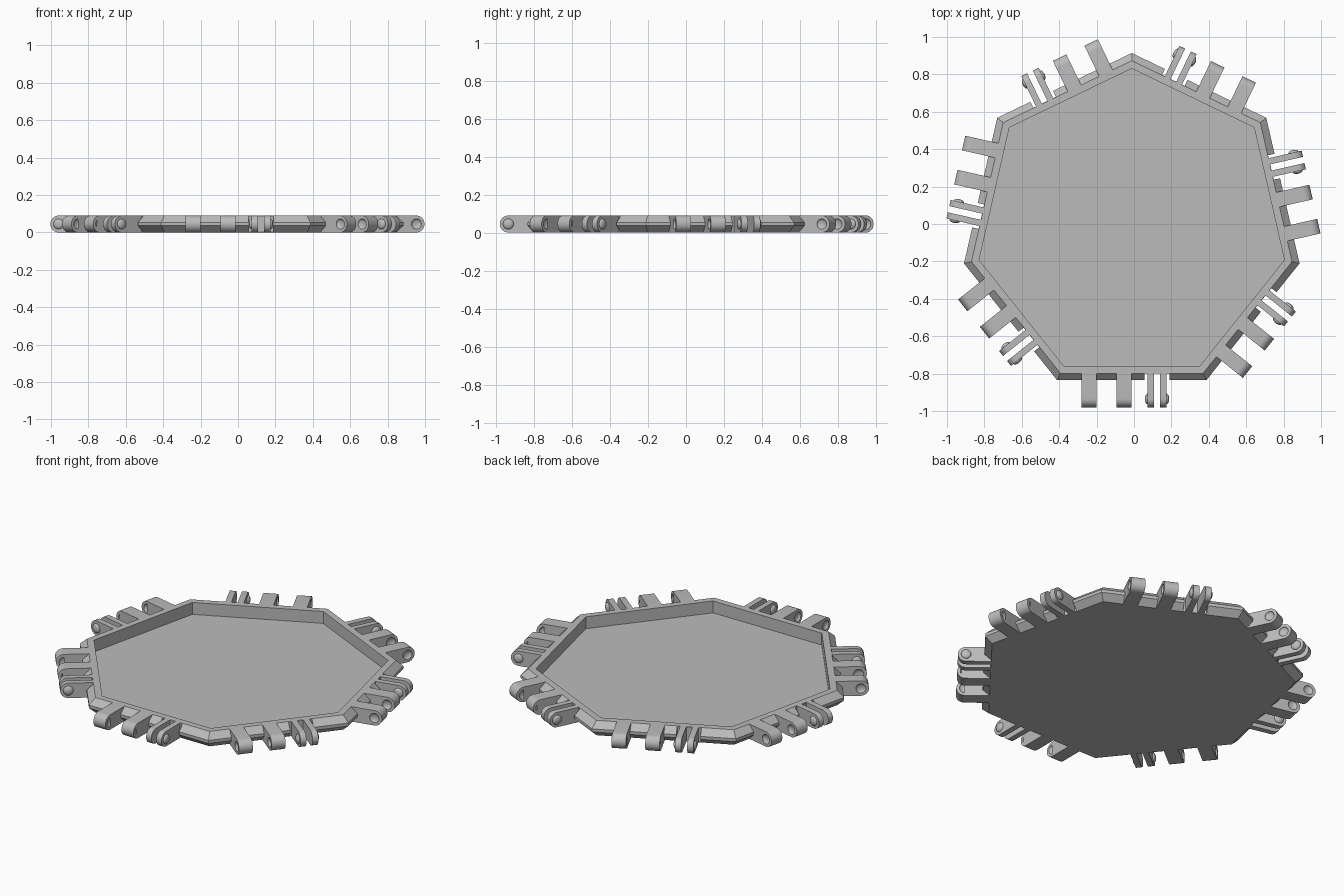
import bpy, bmesh, math
from mathutils import Matrix, Vector

if "Cube" in bpy.data.objects:
    bpy.data.objects.remove(bpy.data.objects["Cube"], do_unlink=True)

SIDES = 7
STEP = 2 * math.pi / SIDES
CENTRE = Vector((-0.012, -0.006, 0))
APOTHEM = 0.829          # centre to outer side
HEIGHT = 0.09
CHAMFER = 0.037
PIN = Vector((0, -0.929, HEIGHT / 2))   # hinge axis

grey = bpy.data.materials.new("plain_grey")
grey.use_nodes = True
grey.diffuse_color = (0.5, 0.5, 0.5, 1)
grey.node_tree.nodes["Principled BSDF"].inputs["Base Color"].default_value = (0.5, 0.5, 0.5, 1)


def to_mesh(bm, name):
    bmesh.ops.recalc_face_normals(bm, faces=bm.faces)
    mesh = bpy.data.meshes.new(name)
    bm.to_mesh(mesh)
    bm.free()
    mesh.materials.append(grey)
    return mesh


def place(name, mesh, turn=0):
    ob = bpy.data.objects.new(name, mesh)
    ob.matrix_world = Matrix.Translation(CENTRE) @ Matrix.Rotation(turn * STEP, 4, "Z")
    bpy.context.scene.collection.objects.link(ob)
    return ob


def add_tab(bm, x0, x1):
    """Bar with a rounded outer end, from the rim out to the hinge axis."""
    r = HEIGHT / 2
    root = -APOTHEM + CHAMFER + 0.01
    arc = [math.pi / 2 + math.pi * i / 16 for i in range(17)]
    outline = [(root, 0), (root, HEIGHT)]
    outline += [(PIN.y + r * math.cos(a), r + r * math.sin(a)) for a in arc]
    face = bm.faces.new([bm.verts.new((x0, y, z)) for y, z in outline])
    out = bmesh.ops.extrude_face_region(bm, geom=[face])
    bmesh.ops.translate(bm, vec=(x1 - x0, 0, 0),
                        verts=[v for v in out["geom"] if isinstance(v, bmesh.types.BMVert)])


def add_domes(bm, *xs):
    """Low round pin heads on the hinge axis."""
    for x in xs:
        bmesh.ops.create_uvsphere(
            bm, u_segments=20, v_segments=10, radius=0.028,
            matrix=Matrix.Translation((x, PIN.y, PIN.z)) @ Matrix.Diagonal((0.5, 1, 1, 1)))


def cut(ob, cutters):
    """Subtract the cutters and keep the result as the mesh."""
    for c in cutters:
        c.hide_render = True
        mod = ob.modifiers.new("cut", "BOOLEAN")
        mod.object = c
        mod.solver = "EXACT"
    bpy.context.view_layer.update()
    mesh = bpy.data.meshes.new_from_object(
        ob.evaluated_get(bpy.context.evaluated_depsgraph_get()))
    ob.modifiers.clear()
    ob.data = mesh
    for c in cutters:
        bpy.data.objects.remove(c, do_unlink=True)
    return mesh


# Tray: stacked seven-sided rings with chamfered outside and a recessed floor
bm = bmesh.new()
inset = APOTHEM - CHAMFER
rings = []
for a, z in [(inset, 0), (APOTHEM, 0.036), (APOTHEM, 0.054), (inset, HEIGHT),
             (0.754, HEIGHT), (0.754, 0.018)]:
    r = a / math.cos(STEP / 2)
    rings.append([bm.verts.new((r * math.cos(math.pi / 2 + i * STEP),
                                r * math.sin(math.pi / 2 + i * STEP), z))
                  for i in range(SIDES)])
for low, high in zip(rings, rings[1:]):
    for i in range(SIDES):
        j = (i + 1) % SIDES
        bm.faces.new((low[i], low[j], high[j], high[i]))
bm.faces.new(rings[0])
bm.faces.new(rings[-1])
tray = place("tray", to_mesh(bm, "tray"))

# Notch in the rim around each clip
bm = bmesh.new()
bmesh.ops.create_cube(bm, size=1, matrix=Matrix.Translation((0.135, -APOTHEM, HEIGHT / 2))
                      @ Matrix.Diagonal((0.134, 2 * CHAMFER - 0.004, 0.3, 1)))
notch = to_mesh(bm, "notch")
cut(tray, [place("notch_cutter", notch, i) for i in range(SIDES)])

# Knuckles: solid tabs with a round dimple in each side
LEFT, RIGHT = (-0.268, -0.188), (-0.081, -0.001)
knuckles = []
for span in (LEFT, RIGHT):
    bm = bmesh.new()
    add_tab(bm, *span)
    knuckle = place("knuckle", to_mesh(bm, "knuckle"))
    bm = bmesh.new()
    add_domes(bm, *span)
    knuckles.append(cut(knuckle, [place("dimple_cutter", to_mesh(bm, "dimple"))]))
    bpy.data.objects.remove(knuckle, do_unlink=True)

# Clips: two thin plates with pin heads on the outside
bm = bmesh.new()
add_tab(bm, 0.084, 0.118)
add_tab(bm, 0.152, 0.186)
clip = to_mesh(bm, "clip_plates")
pins = []
for x, keep in ((0.084, -1), (0.186, 1)):
    bm = bmesh.new()
    add_domes(bm, x)
    bmesh.ops.bisect_plane(bm, geom=bm.verts[:] + bm.edges[:] + bm.faces[:],
                           plane_co=(x - keep * 0.002, 0, 0), plane_no=(-keep, 0, 0),
                           clear_outer=True)
    pins.append(to_mesh(bm, "pin_head"))

# Repeat the hinge set on every side
hinge_parts = []
for i in range(SIDES):
    hinge_parts += [place("outer_knuckle", knuckles[0], i),
                    place("middle_knuckle", knuckles[1], i),
                    place("clip_plates", clip, i)]
    hinge_parts += [place("pin_head", p, i) for p in pins]

bpy.ops.object.select_all(action="DESELECT")
for ob in hinge_parts:
    ob.select_set(True)
bpy.context.view_layer.objects.active = hinge_parts[0]
bpy.ops.object.shade_smooth_by_angle(angle=math.radians(35))
